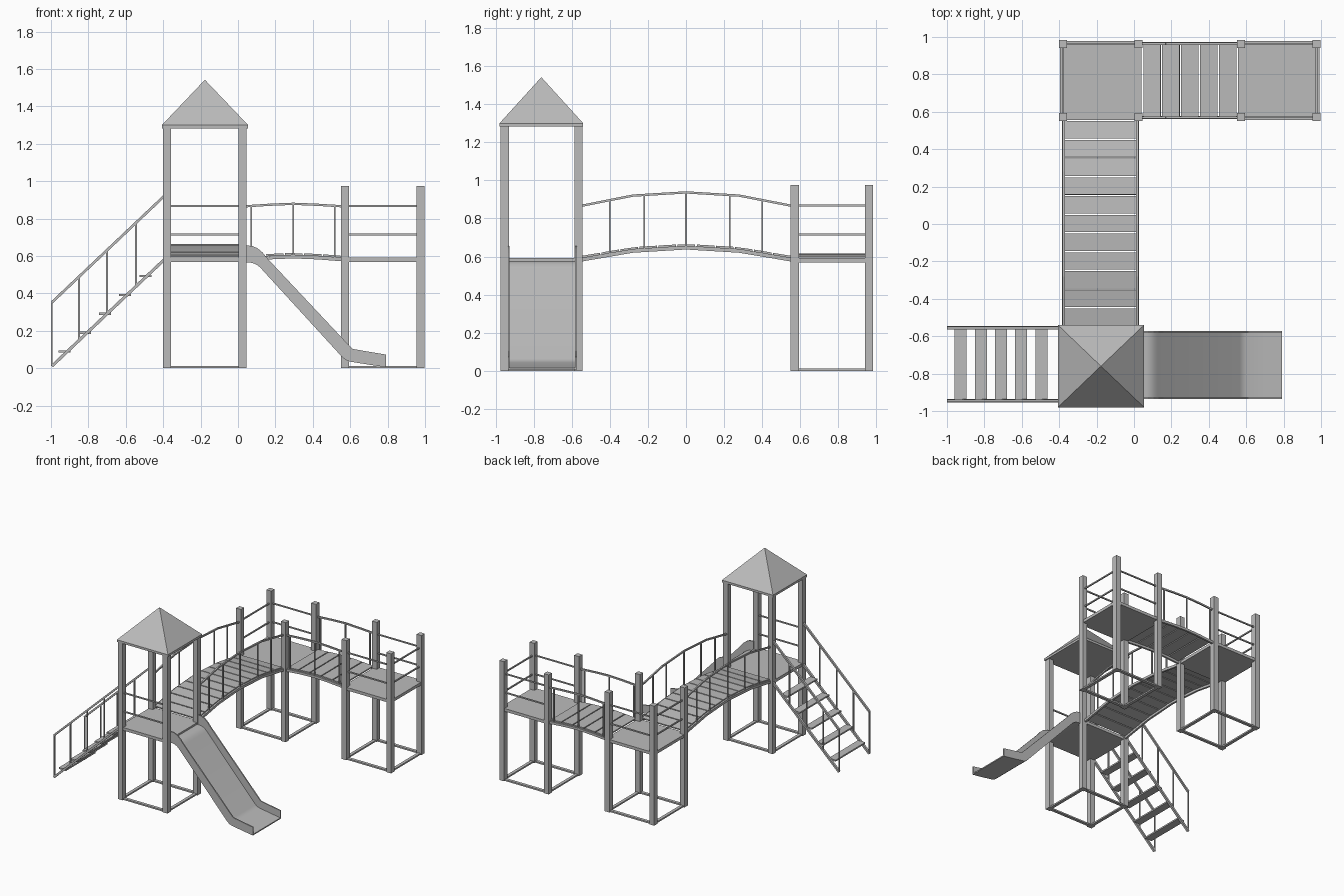
import bpy, bmesh, math
from mathutils import Vector, Matrix

if "Cube" in bpy.data.objects:
    bpy.data.objects.remove(bpy.data.objects["Cube"])

grey = bpy.data.materials.new("plain_grey")
grey.diffuse_color = (0.5, 0.5, 0.5, 1)
grey.use_nodes = True
grey.node_tree.nodes["Principled BSDF"].inputs["Base Color"].default_value = grey.diffuse_color


def finish(name, bm):
    bmesh.ops.recalc_face_normals(bm, faces=bm.faces)
    me = bpy.data.meshes.new(name)
    bm.to_mesh(me)
    bm.free()
    me.materials.append(grey)
    ob = bpy.data.objects.new(name, me)
    bpy.context.collection.objects.link(ob)
    return ob


def add_box(bm, x0, x1, y0, y1, z0, z1):
    m = Matrix.Translation(((x0 + x1) / 2, (y0 + y1) / 2, (z0 + z1) / 2))
    bmesh.ops.create_cube(bm, size=1, matrix=m @ Matrix.Diagonal((x1 - x0, y1 - y0, z1 - z0, 1)))


def add_bar(bm, a, b, w, h):
    # sloping rectangular bar from a to b
    a, b = Vector(a), Vector(b)
    d = b - a
    m = Matrix.Translation((a + b) / 2) @ d.to_track_quat('X', 'Z').to_matrix().to_4x4()
    bmesh.ops.create_cube(bm, size=1, matrix=m @ Matrix.Diagonal((d.length, w, h, 1)))


def add_upright(bm, x, y, z0, z1, r):
    add_box(bm, x - r, x + r, y - r, y + r, z0, z1)


def platform(name, xs, ys, height, railed):
    (x0, x1), (y0, y1) = xs, ys
    r = 0.0215
    bm = bmesh.new()
    for x in xs:
        for y in ys:
            add_upright(bm, x, y, 0, height, r)
    finish(name + "_posts", bm)
    bm = bmesh.new()
    add_box(bm, x0 - 0.016, x1 + 0.016, y0 - 0.016, y1 + 0.016, 0.568, 0.592)
    finish(name + "_deck", bm)
    sides = {"left": ((x0, y0), (x0, y1)), "right": ((x1, y0), (x1, y1)),
             "front": ((x0, y0), (x1, y0)), "back": ((x0, y1), (x1, y1))}
    base, rails = bmesh.new(), bmesh.new()
    for side, (a, b) in sides.items():
        add_bar(base, (*a, 0.006), (*b, 0.006), 0.025, 0.012)
        if side in railed:
            for z in (0.715, 0.868):
                add_bar(rails, (*a, z), (*b, z), 0.01, 0.01)
    finish(name + "_base_frame", base)
    finish(name + "_guard_rails", rails)


# three platforms
platform("tower", (-0.38, 0.024), (-0.952, -0.565), 1.29, ("front",))
platform("corner_platform", (-0.38, 0.024), (0.571, 0.962), 0.975, ("left", "back"))
platform("end_platform", (0.573, 0.975), (0.571, 0.962), 0.975, ("front", "back", "right"))

# pyramid roof
bm = bmesh.new()
add_box(bm, -0.407, 0.054, -0.98, -0.54, 1.282, 1.3)
base = [bm.verts.new((x, y, 1.3)) for x, y in
        ((-0.407, -0.98), (0.054, -0.98), (0.054, -0.54), (-0.407, -0.54))]
top = bm.verts.new((-0.177, -0.76, 1.542))
for i in range(4):
    bm.faces.new((base[i], base[(i + 1) % 4], top))
finish("roof", bm)


def height_at(path, t):
    for (t0, z0), (t1, z1) in zip(path, path[1:]):
        if t <= t1:
            return z0 + (z1 - z0) * (t - t0) / (t1 - t0)
    return path[-1][1]


def bridge(name, place, beam, rail, sides, slats, posts):
    # place(t, s, z): t runs along the bridge, s across it
    bm, top = bmesh.new(), bmesh.new()
    for s in sides:
        for path, out, w, h in ((beam, bm, 0.016, 0.02), (rail, top, 0.012, 0.012)):
            for (t0, z0), (t1, z1) in zip(path, path[1:]):
                add_bar(out, place(t0, s, z0), place(t1, s, z1), w, h)
        for t in posts:
            p = place(t, s, 0)
            add_upright(top, p[0], p[1], height_at(beam, t), height_at(rail, t), 0.0045)
    finish(name + "_beams", bm)
    finish(name + "_railings", top)
    bm = bmesh.new()
    t0, t1 = beam[0][0], beam[-1][0]
    pitch = (t1 - t0) / slats
    mid, width = sum(sides) / 2, abs(sides[1] - sides[0]) - 0.01
    for i in range(slats):
        a, b = t0 + i * pitch + 0.004, t0 + (i + 1) * pitch - 0.004
        add_bar(bm, place(a, mid, height_at(beam, a) + 0.014),
                place(b, mid, height_at(beam, b) + 0.014), width, 0.011)
    finish(name + "_slats", bm)


# long arched bridge and short arched bridge
bridge("long_bridge", lambda t, s, z: (s, t, z),
       [(-0.548, 0.584), (-0.28, 0.63), (0, 0.647), (0.28, 0.63), (0.553, 0.584)],
       [(-0.548, 0.867), (-0.28, 0.92), (0, 0.937), (0.28, 0.92), (0.553, 0.867)],
       (-0.376, 0.018), 11, (-0.4, -0.22, 0, 0.23, 0.4))
bridge("short_bridge", lambda t, s, z: (t, s, z),
       [(0.046, 0.582), (0.17, 0.592), (0.295, 0.597), (0.42, 0.592), (0.552, 0.582)],
       [(0.046, 0.866), (0.17, 0.874), (0.295, 0.879), (0.42, 0.874), (0.552, 0.866)],
       (0.569, 0.964), 5, (0.07, 0.295, 0.517))

# stairs
bm, rails = bmesh.new(), bmesh.new()
for y in (-0.945, -0.555):
    add_bar(bm, (-0.995, y, 0.011), (-0.395, y, 0.58), 0.018, 0.016)
    add_bar(rails, (-0.995, y, 0.352), (-0.395, y, 0.92), 0.016, 0.014)
    for x in (-0.995, -0.85, -0.7, -0.545):
        z = 0.011 + (x + 0.995) * 0.948
        add_upright(rails, x, y, z, z + 0.341, 0.0045)
finish("stair_stringers", bm)
finish("stair_handrails", rails)
bm = bmesh.new()
for i in range(5):
    x, z = -0.927 + i * 0.108, 0.089 + i * 0.101
    add_box(bm, x - 0.032, x + 0.032, -0.94, -0.56, z - 0.006, z + 0.006)
finish("stair_treads", bm)


def ribbon(name, lower, upper, y0, y1):
    # solid between two xz lines, extruded from y0 to y1
    bm = bmesh.new()
    rows = [[bm.verts.new(p) for p in ((a[0], y0, a[1]), (b[0], y0, b[1]),
                                       (b[0], y1, b[1]), (a[0], y1, a[1]))]
            for a, b in zip(lower, upper)]
    for r, s in zip(rows, rows[1:]):
        for i in range(4):
            j = (i + 1) % 4
            bm.faces.new((r[i], r[j], s[j], s[i]))
    bm.faces.new(rows[0])
    bm.faces.new(rows[-1])
    return finish(name, bm)


# slide: bed with two raised sides
low = [(0.04, 0.565), (0.07, 0.564), (0.09, 0.558), (0.106, 0.549), (0.12, 0.537),
       (0.56, 0.056), (0.578, 0.043), (0.6, 0.035), (0.7, 0.019), (0.79, 0.006)]
high = [(0.04, 0.656), (0.075, 0.654), (0.105, 0.641), (0.132, 0.618), (0.158, 0.586),
        (0.607, 0.108), (0.612, 0.104), (0.62, 0.102), (0.7, 0.088), (0.79, 0.073)]
for name, y in (("slide_front_side", -0.936), ("slide_back_side", -0.582)):
    ribbon(name, low, high, y, y + 0.01)
bed_top = [(a[0] + (b[0] - a[0]) * 0.14, a[1] + (b[1] - a[1]) * 0.14) for a, b in zip(low, high)]
bed = ribbon("slide_bed", low, bed_top, -0.93, -0.578)
bpy.ops.object.select_all(action='DESELECT')
bed.select_set(True)
bpy.context.view_layer.objects.active = bed
bpy.ops.object.shade_smooth_by_angle(angle=math.radians(40))
